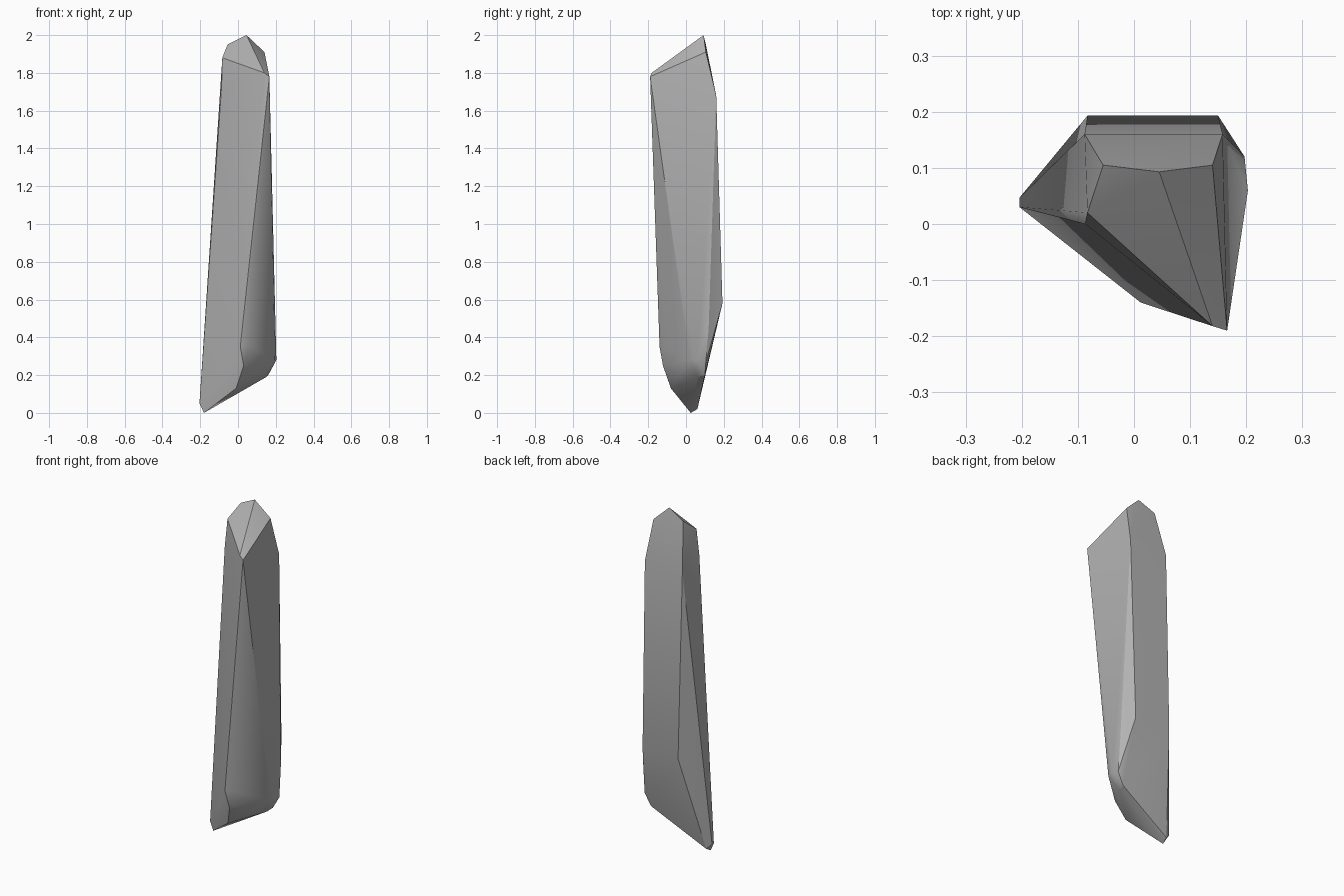
import bpy, bmesh
from math import radians

cube = bpy.data.objects.get("Cube")
if cube:
    bpy.data.objects.remove(cube, do_unlink=True)

# Stone colour
stone = bpy.data.materials.new("grey_stone")
stone.use_nodes = True
grey = (0.45, 0.45, 0.45, 1)
stone.diffuse_color = grey
bsdf = stone.node_tree.nodes["Principled BSDF"]
bsdf.inputs["Base Color"].default_value = grey
bsdf.inputs["Roughness"].default_value = 0.8

# Corners of the shard, grouped by region
peak = [(0.045, 0.093, 2.0), (-0.055, 0.105, 1.95), (0.14, 0.105, 1.91),
        (-0.083, 0.02, 1.88), (0.14, -0.182, 1.8), (0.166, -0.19, 1.78)]
shoulder = [(-0.088, 0.16, 1.68), (0.158, 0.16, 1.68), (-0.087, 0.0, 1.72)]
back_ridge = [(-0.083, 0.193, 0.58), (0.15, 0.193, 0.58)]
right_flank = [(0.197, 0.12, 0.45), (0.203, 0.06, 0.28), (0.198, 0.105, 0.27),
               (0.195, 0.02, 0.28), (0.15, 0.06, 0.19), (0.16, 0.1, 0.2)]
front_foot = [(0.012, -0.14, 0.35), (0.055, -0.127, 0.36), (0.03, -0.122, 0.25),
              (-0.01, -0.08, 0.13)]
tip = [(-0.204, 0.03, 0.05), (-0.204, 0.047, 0.05), (-0.18, 0.025, 0.0),
       (-0.175, 0.06, 0.02)]

# Faceted body stretched over the corners
bm = bmesh.new()
for corner in peak + shoulder + back_ridge + right_flank + front_foot + tip:
    bm.verts.new(corner)
bmesh.ops.convex_hull(bm, input=bm.verts)
loose = [v for v in bm.verts if not v.link_faces]
bmesh.ops.delete(bm, geom=loose, context='VERTS')
bmesh.ops.dissolve_limit(bm, angle_limit=radians(1.5), verts=bm.verts, edges=bm.edges)
bmesh.ops.recalc_face_normals(bm, faces=bm.faces)

mesh = bpy.data.meshes.new("rock_shard")
bm.to_mesh(mesh)
bm.free()
mesh.materials.append(stone)
shard = bpy.data.objects.new("rock_shard", mesh)
bpy.context.collection.objects.link(shard)

# Soft facets with crisp main ridges
bpy.ops.object.select_all(action='DESELECT')
shard.select_set(True)
bpy.context.view_layer.objects.active = shard
bpy.ops.object.shade_smooth_by_angle(angle=radians(30))
